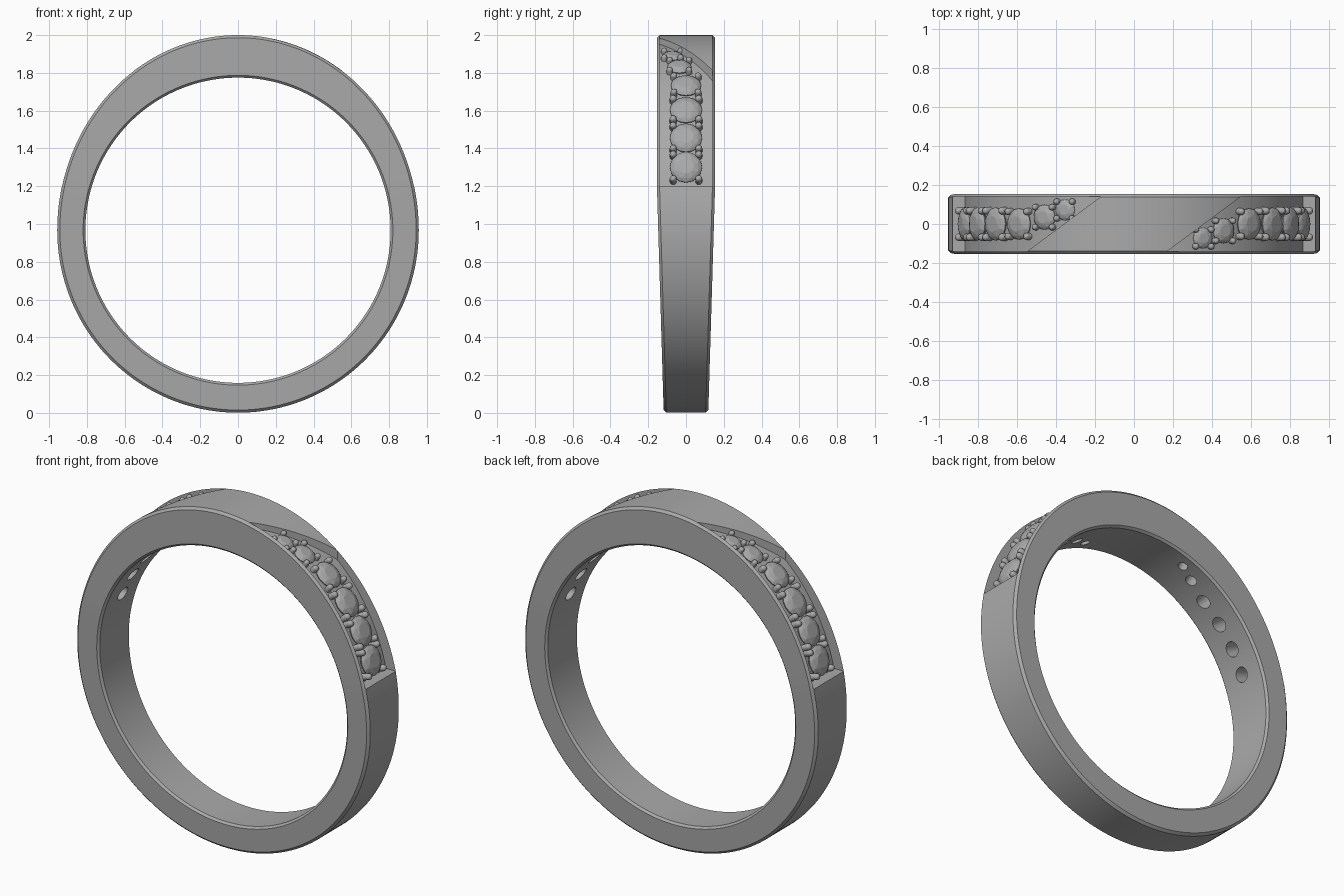
import bpy, bmesh
from math import sin, cos, pi, sqrt, radians
from mathutils import Vector, Matrix

if "Cube" in bpy.data.objects:
    bpy.data.objects.remove(bpy.data.objects["Cube"])

CZ = 0.967            # height of the finger hole's centre
INNER, SIDE, TOP = 0.808, 0.957, 1.033
STEP_Z = 1.2          # where the stone channels start
HALF_W, FOOT_W, WALL_Y = 0.154, 0.118, 0.141

metal = bpy.data.materials.new("grey metal")
metal.use_nodes = True
grey = (0.4, 0.4, 0.4, 1)
metal.diffuse_color = grey
metal.node_tree.nodes["Principled BSDF"].inputs["Base Color"].default_value = grey


def make(name, bm):
    bmesh.ops.recalc_face_normals(bm, faces=bm.faces)
    mesh = bpy.data.meshes.new(name)
    bm.to_mesh(mesh)
    bm.free()
    mesh.materials.append(metal)
    ob = bpy.data.objects.new(name, mesh)
    bpy.context.collection.objects.link(ob)
    return ob


def select(ob):
    bpy.ops.object.select_all(action='DESELECT')
    ob.select_set(True)
    bpy.context.view_layer.objects.active = ob


def cut(ob, cutter):
    mod = ob.modifiers.new("cut", 'BOOLEAN')
    mod.object, mod.operation, mod.solver = cutter, 'DIFFERENCE', 'EXACT'
    select(ob)
    bpy.ops.object.modifier_apply(modifier=mod.name)
    bpy.data.objects.remove(cutter)


def skin(bm, rings, closed):
    """Join successive vertex loops with quads."""
    n = len(rings[0])
    pairs = list(zip(rings, rings[1:])) + ([(rings[-1], rings[0])] if closed else [])
    for a, b in pairs:
        for i in range(n):
            j = (i + 1) % n
            bm.faces.new((a[i], a[j], b[j], b[i]))


def lathe(bm, profile, n, matrix):
    """Closed solid of revolution from (radius, height) pairs, capped at both ends."""
    rings = [[bm.verts.new(matrix @ Vector((r * cos(2 * pi * i / n), r * sin(2 * pi * i / n), h)))
              for i in range(n)] for r, h in profile]
    skin(bm, rings, False)
    bm.faces.new(rings[0][::-1])
    bm.faces.new(rings[-1])


def frame(angle, y, drop):
    """Matrix on the band's outer curve, its z axis along the outward normal."""
    r = 1 / sqrt((cos(angle) / SIDE) ** 2 + (sin(angle) / TOP) ** 2) - drop
    pos = Vector((r * cos(angle), y, CZ + r * sin(angle)))
    out = Vector((cos(angle) / SIDE ** 2, 0, sin(angle) / TOP ** 2)).normalized()
    side = Vector((0, 1, 0))
    along = side.cross(out)
    m = Matrix((along, side, out)).transposed().to_4x4()
    m.translation = pos
    return m


# Band: chamfered section swept round, thicker on top and narrower at the foot
bm = bmesh.new()
loops = []
for k in range(192):
    a = 2 * pi * k / 192
    c, s = cos(a), sin(a)

    def ring_vert(rim, front_inset, sign):
        up = TOP if s > 0 else 0.966
        x = c * (INNER if rim == 0 else SIDE) + c * rim_offset
        z = CZ + s * (INNER if rim == 0 else up) + s * rim_offset
        w = HALF_W - (HALF_W - FOOT_W) * max(0, 1 - z / STEP_Z)
        return bm.verts.new((x, sign * (w - front_inset), z))

    loop = []
    for rim, rim_offset, inset, sign in (
            (0, 0, .012, -1), (0, .012, 0, -1), (1, -.014, 0, -1), (1, 0, .014, -1),
            (1, 0, .014, 1), (1, -.014, 0, 1), (0, .012, 0, 1), (0, 0, .012, 1)):
        loop.append(ring_vert(rim, inset, sign))
    loops.append(loop)
skin(bm, loops, True)
band = make("band", bm)

# Stones: angle in degrees, sideways shift, girdle radius
stones = [(21, 0, .085), (31.3, 0, .085), (41.8, 0, .085), (52.3, 0, .08),
          (62, -.035, .064), (69, -.072, .054)]

for half, label in ((Matrix.Identity(4), "left"), (Matrix.Rotation(pi, 4, 'Z'), "right")):
    # Channel with a slanted upper end and a curved floor
    bm = bmesh.new()
    plan = [(.17, -WALL_Y), (1.2, -WALL_Y), (1.2, WALL_Y), (.55, WALL_Y)]
    skin_rings = [[bm.verts.new((x, y, z)) for x, y in plan] for z in (STEP_Z, 2.2)]
    skin(bm, skin_rings, False)
    bm.faces.new(skin_rings[0][::-1])
    bm.faces.new(skin_rings[1])
    channel = make("channel_cutter", bm)
    bm = bmesh.new()
    floor = Matrix.Translation((0, 0, CZ)) @ Matrix.Diagonal((.892, 1, 1.003, 1)) \
        @ Matrix.Rotation(pi / 2, 4, 'X')
    lathe(bm, [(1, -.4), (1, .4)], 192, floor)
    cut(channel, make("floor_cutter", bm))
    channel.data.transform(half)
    cut(band, channel)

    # Round holes under the stones
    bm = bmesh.new()
    for deg, y, r in stones:
        lathe(bm, [(r * .5, -.3), (r * .5, .02)], 24, half @ frame(radians(deg), y, .035))
    cut(band, make("hole_cutter", bm))

    # Faceted stones
    bm = bmesh.new()
    for deg, y, r in stones:
        m = half @ frame(radians(deg), y, .035)
        start = len(bm.verts)
        heights = ((.5, .30, 8, 0), (.82, .19, 8, .5), (1, .03, 16, 0),
                   (1, -.03, 16, 0), (.08, -.85, 8, 0))
        for scale, h, n, turn in heights:
            for i in range(n):
                a = 2 * pi * (i + turn) / n
                bm.verts.new(m @ Vector((r * scale * cos(a), r * scale * sin(a), r * h)))
        bm.verts.ensure_lookup_table()
        bmesh.ops.convex_hull(bm, input=bm.verts[start:])
    make(label + "_stones", bm)

    # Four round-tipped prongs per stone
    bm = bmesh.new()
    for deg, y, r in stones:
        m = half @ frame(radians(deg), y, .035)
        p = max(.016, r * .22)
        tip = [(p * cos(t * pi / 10), .012 + p * sin(t * pi / 10)) for t in range(5)]
        for sx in (-1, 1):
            for sy in (-1, 1):
                lathe(bm, [(p, -.05)] + tip, 12,
                      m @ Matrix.Translation((sx * r * .8, sy * r * .8, 0)))
    prongs = make(label + "_prongs", bm)
    select(prongs)
    bpy.ops.object.shade_smooth_by_angle(angle=radians(40))

select(band)
bpy.ops.object.shade_smooth_by_angle(angle=radians(25))
